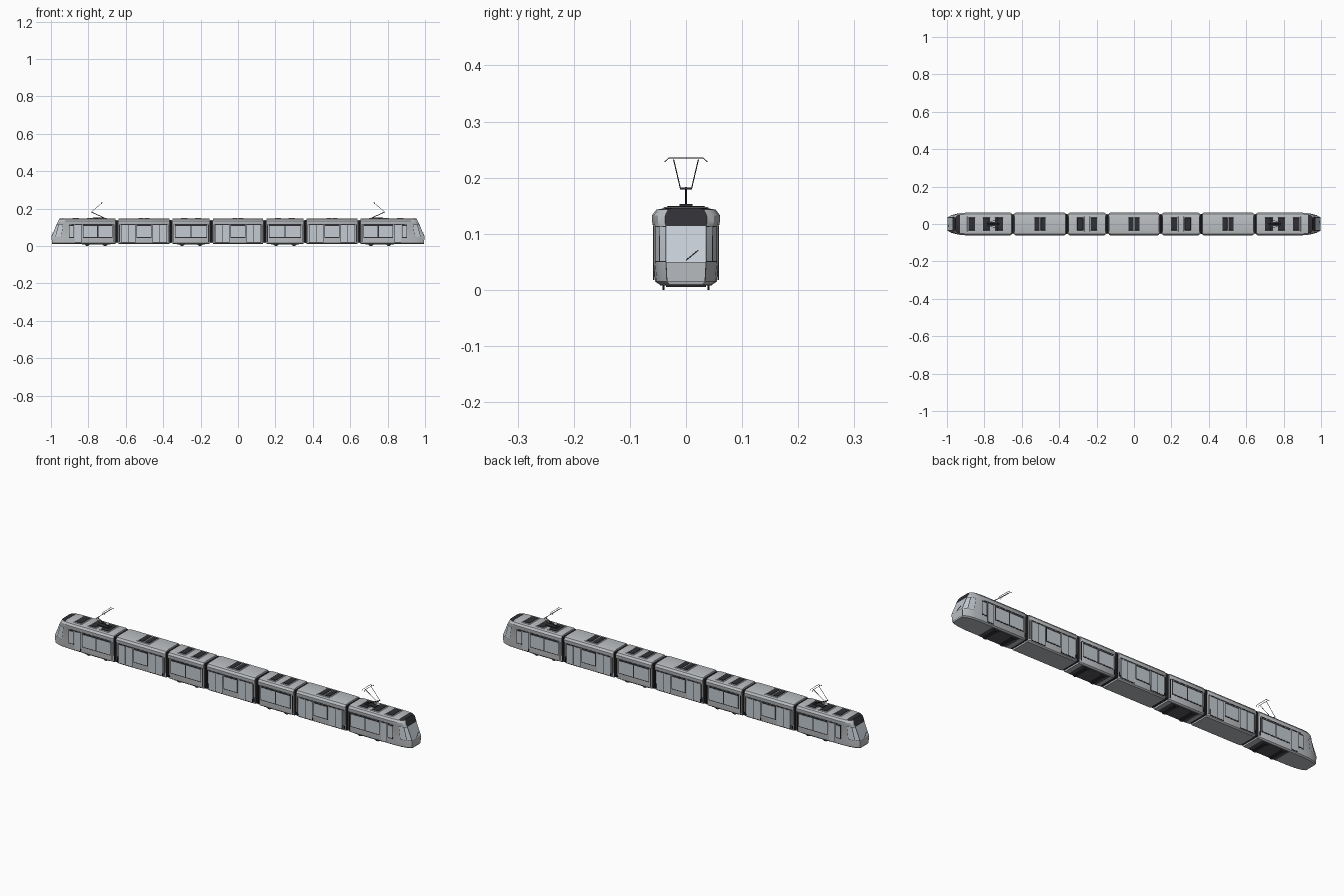
import bpy, bmesh, math
from mathutils import Vector

cube = bpy.data.objects.get("Cube")
if cube:
    bpy.data.objects.remove(cube)


def material(name, r, g, b):
    m = bpy.data.materials.new(name)
    m.use_nodes = True
    m.diffuse_color = (r, g, b, 1)
    m.node_tree.nodes["Principled BSDF"].inputs["Base Color"].default_value = (r, g, b, 1)
    return m


BODY = material("silver body", 0.50, 0.52, 0.54)
GLASS = material("pale glass", 0.55, 0.60, 0.65)
DARK = material("dark trim", 0.03, 0.03, 0.035)
GREY = material("grey underframe", 0.10, 0.10, 0.11)


def finish(name, bm, mats, smooth=True):
    bmesh.ops.recalc_face_normals(bm, faces=bm.faces)
    me = bpy.data.meshes.new(name)
    bm.to_mesh(me)
    bm.free()
    for m in mats:
        me.materials.append(m)
    ob = bpy.data.objects.new(name, me)
    bpy.context.collection.objects.link(ob)
    if smooth:
        bpy.ops.object.select_all(action='DESELECT')
        ob.select_set(True)
        bpy.context.view_layer.objects.active = ob
        bpy.ops.object.shade_smooth_by_angle(angle=math.radians(30))
    return ob


def box(name, x0, x1, y0, y1, z0, z1, mat, bevel=0.0):
    bm = bmesh.new()
    bmesh.ops.create_cube(bm, size=1)
    for v in bm.verts:
        v.co = Vector(((x0 + x1) / 2 + v.co.x * (x1 - x0),
                       (y0 + y1) / 2 + v.co.y * (y1 - y0),
                       (z0 + z1) / 2 + v.co.z * (z1 - z0)))
    if bevel:
        bmesh.ops.bevel(bm, geom=bm.edges[:], offset=bevel, segments=1, affect='EDGES')
    return finish(name, bm, [mat], False)


def rod(name, points, radius, mat=DARK):
    cu = bpy.data.curves.new(name, 'CURVE')
    cu.dimensions = '3D'
    cu.bevel_depth = radius
    cu.bevel_resolution = 1
    cu.use_fill_caps = True
    sp = cu.splines.new('POLY')
    sp.points.add(len(points) - 1)
    for p, co in zip(sp.points, points):
        p.co = (*co, 1)
    cu.materials.append(mat)
    bpy.context.collection.objects.link(bpy.data.objects.new(name, cu))


# Half cross-section of the car body, bottom to top: (y, z)
HALF = [(0.048, 0.010), (0.055, 0.015), (0.058, 0.05), (0.058, 0.114),
        (0.0605, 0.121), (0.0605, 0.133), (0.053, 0.143), (0.037, 0.146)]


def ring(bm, x, narrow=1.0, slant=0.0, sign=1):
    pts = HALF + [(-y, z) for y, z in reversed(HALF)]
    out = []
    for y, z in pts:
        lean = slant * max(0, (z - 0.035) / 0.11) ** 1.3
        tuck = slant * 0.15 * max(0, (0.03 - z) / 0.02)
        out.append(bm.verts.new((sign * (x - lean - tuck), y * narrow, z)))
    return out


def skin(bm, rings):
    for a, b in zip(rings, rings[1:]):
        for i in range(len(a)):
            j = (i + 1) % len(a)
            bm.faces.new((a[i], a[j], b[j], b[i]))


def car_body(name, x0, x1):
    bm = bmesh.new()
    rings = [ring(bm, x0, 0.95), ring(bm, x0 + 0.006), ring(bm, x1 - 0.006), ring(bm, x1, 0.95)]
    skin(bm, rings)
    bm.faces.new(rings[0])
    bm.faces.new(rings[-1])
    finish(name, bm, [BODY])


def cab_body(name, sign):
    bm = bmesh.new()
    rings = [ring(bm, x, n, s, sign) for x, n, s in
             [(0.655, 0.95, 0), (0.661, 1, 0), (0.90, 1, 0), (0.945, 0.95, 0.015),
              (0.978, 0.82, 0.030), (1.0, 0.62, 0.045)]]
    skin(bm, rings)
    bm.faces.new(rings[0])
    nose, n = rings[-1], len(HALF)
    cap = [bm.faces.new((nose[i], nose[i + 1], nose[-2 - i], nose[-1 - i])) for i in range(n - 1)]
    # Black brow above the windscreen, continued onto the roof
    for f in cap[3:]:
        f.material_index = 2
    for f in bm.faces:
        c = f.calc_center_median()
        if abs(c.x) > 0.93 and c.z > 0.142:
            f.material_index = 2
    # Framed windscreen, bumper panel and corner windows
    corner = [f for f in bm.faces if f not in cap and abs(f.calc_center_median().x) > 0.95
              and 0.06 < f.calc_center_median().z < 0.10]
    for faces, width, inner in (([cap[2]], 0.0025, 1), ([cap[1]], 0.0015, 0), (corner, 0.002, 1)):
        for f in faces:
            f.material_index = 2
        for f in faces:
            bmesh.ops.inset_region(bm, faces=[f], thickness=width)
            f.material_index = inner
    finish(name, bm, [BODY, GLASS, DARK])


def side_plate(name, x0, x1, z0, z1, lift, mat):
    a, b = sorted((x0, x1))
    for s, side in ((-1, "right"), (1, "left")):
        ya, yb = sorted((s * 0.056, s * (0.058 + lift)))
        box(f"{name}_{side}", a, b, ya, yb, z0, z1, mat)


def window_band(name, x0, x1, panes):
    side_plate(name + "_frame", x0, x1, 0.043, 0.114, 0.0006, DARK)
    a, b = sorted((x0, x1))
    step = (b - a) / panes
    for i in range(panes):
        side_plate(f"{name}_pane_{i}", a + i * step + 0.003, a + (i + 1) * step - 0.003,
                   0.047, 0.107, 0.0012, GLASS)


def door(name, x0, x1, leaves=2):
    side_plate(name + "_frame", x0, x1, 0.018, 0.114, 0.0006, DARK)
    a, b = sorted((x0, x1))
    step = (b - a) / leaves
    for i in range(leaves):
        side_plate(f"{name}_leaf_{i}", a + i * step + 0.0015, a + (i + 1) * step - 0.0015,
                   0.020, 0.111, 0.0012, GLASS)


def roof_unit(x0, x1):
    a, b = sorted((x0, x1))
    box("roof_unit_base", a - 0.006, b + 0.006, -0.04, 0.04, 0.143, 0.1475, BODY, 0.001)
    box("roof_unit_grille", a, b, -0.034, 0.034, 0.145, 0.1495, DARK, 0.001)


def bogie(x):
    box("bogie_frame", x - 0.075, x + 0.075, -0.046, 0.046, 0.0075, 0.013, GREY)
    for dx in (-0.048, 0.048):
        for y in (-0.04, 0.04):
            bm = bmesh.new()
            bmesh.ops.create_cone(bm, cap_ends=True, segments=20, radius1=0.017,
                                  radius2=0.017, depth=0.004)
            for v in bm.verts:
                v.co = Vector((x + dx + v.co.x, y + v.co.z, 0.017 + v.co.y))
            finish("wheel", bm, [DARK])
        box("axle_box", x + dx - 0.01, x + dx + 0.01, -0.036, 0.036, 0.005, 0.012, DARK)


def gutter(x0, x1):
    a, b = sorted((x0, x1))
    side_plate("roof_gutter", a, b, 0.1155, 0.119, 0.0016, DARK)


# Middle cars: door cars and bogie cars
for x in (-0.5025, 0, 0.5025):
    h = 0.137 if x else 0.133
    car_body("door_car_body", x - h, x + h)
    gutter(x - h + 0.008, x + h - 0.008)
    window_band("door_car_window", x - 0.04, x + 0.04, 1)
    for s in (-1, 1):
        door("door_car_door", x + s * 0.046, x + s * 0.122)
        roof_unit(x + s * 0.003, x + s * 0.030)
for x in (-0.251, 0.251):
    car_body("bogie_car_body", x - 0.099, x + 0.099)
    gutter(x - 0.09, x + 0.09)
    window_band("bogie_car_window", x - 0.085, x + 0.085, 2)
    bogie(x)
    for s in (-1, 1):
        roof_unit(x + s * 0.02, x + s * 0.053)

# End cars, mirrored along the length
for s in (-1, 1):
    cab_body("cab_body", s)
    gutter(s * 0.663, s * 0.89)
    window_band("cab_car_window", s * 0.67, s * 0.83, 2)
    door("cab_car_door", s * 0.838, s * 0.872, 1)
    window_band("driver_window", s * 0.876, s * 0.904, 1)
    bogie(s * 0.758)
    for a, b in ((0.70, 0.743), (0.77, 0.807), (0.85, 0.886)):
        roof_unit(s * a, s * b)
    # Windscreen wiper
    rod("wiper", [(s * 0.996, 0, 0.053), (s * 0.991, s * 0.022, 0.071)], 0.0008)
    # Pantograph
    box("pantograph_base", s * 0.745 - 0.03, s * 0.745 + 0.03, -0.012, 0.012, 0.147, 0.153, DARK)
    rod("pantograph_lower_arm", [(s * 0.715, 0, 0.15), (s * 0.785, 0, 0.182)], 0.0022)
    rod("pantograph_knee", [(s * 0.785, -0.011, 0.181), (s * 0.785, 0.011, 0.181)], 0.002)
    for y in (-1, 1):
        rod("pantograph_upper_arm", [(s * 0.785, y * 0.01, 0.181), (s * 0.725, y * 0.022, 0.232)], 0.001)
    for dx in (-0.006, 0.006):
        rod("pantograph_head", [(s * 0.725 + dx, y, z) for y, z in
            ((-0.038, 0.228), (-0.031, 0.235), (0.031, 0.235), (0.038, 0.228))], 0.001)

# Ribbed bellows between the cars
for x in (-0.6475, -0.3585, -0.1425, 0.1425, 0.3585, 0.6475):
    box("bellows", x - 0.012, x + 0.012, -0.05, 0.05, 0.018, 0.137, DARK)
    for i in (-1, 0, 1):
        box("bellows_rib", x + i * 0.005 - 0.0015, x + i * 0.005 + 0.0015,
            -0.054, 0.054, 0.016, 0.140, DARK, 0.001)
    # Dark end pillars beside each joint
    for s in (-1, 1):
        side_plate("end_pillar", x + s * 0.0125, x + s * 0.017, 0.022, 0.114, 0.0008, DARK)
